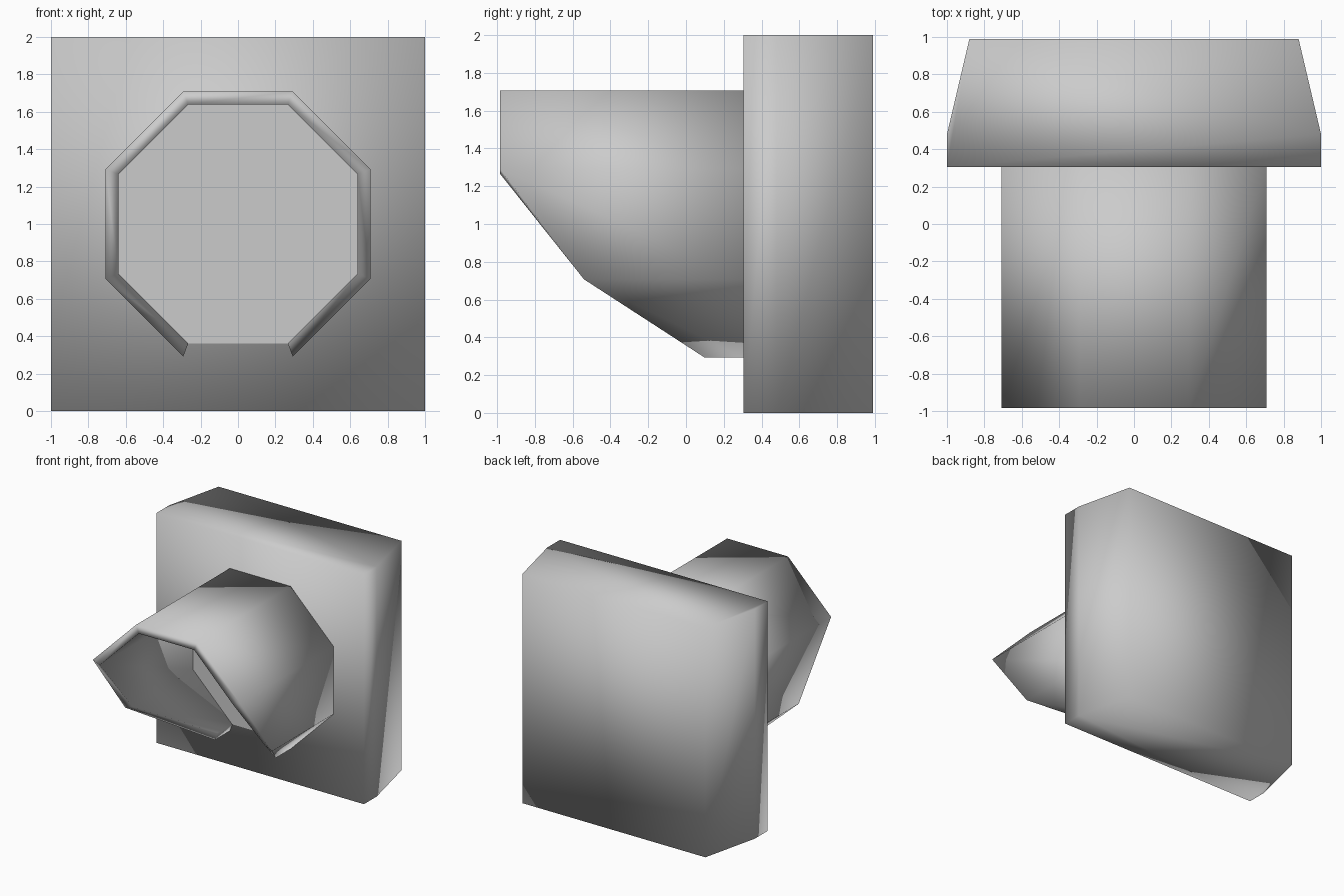
import bpy, bmesh

if "Cube" in bpy.data.objects:
    bpy.data.objects.remove(bpy.data.objects["Cube"])


def make_object(name, bm, smooth):
    bmesh.ops.recalc_face_normals(bm, faces=bm.faces)
    for f in bm.faces:
        f.smooth = smooth
    mesh = bpy.data.meshes.new(name)
    bm.to_mesh(mesh)
    bm.free()
    obj = bpy.data.objects.new(name, mesh)
    bpy.context.collection.objects.link(obj)
    return obj


def prism(name, profile, vector, smooth):
    bm = bmesh.new()
    face = bm.faces.new([bm.verts.new(p) for p in profile])
    ext = bmesh.ops.extrude_face_region(bm, geom=[face], use_keep_orig=True)
    verts = [v for v in ext["geom"] if isinstance(v, bmesh.types.BMVert)]
    bmesh.ops.translate(bm, verts=verts, vec=vector)
    return make_object(name, bm, smooth)


def octagon_arc(flat, half):
    # Open octagon in x/z, from bottom right over the top to bottom left
    right = [(flat, 1 - half), (half, 1 - flat), (half, 1 + flat), (flat, 1 + half)]
    return right + [(-x, z) for x, z in reversed(right)]


# Housing: box whose sides taper towards the back
half_plan = [(1.0, 0.305), (1.0, 0.48), (0.88, 0.99)]
plan = half_plan + [(-x, y) for x, y in reversed(half_plan)]
prism("housing", [(x, y, 0) for x, y in plan], (0, 0, 2), True)

# Visor: octagonal hood, cut back towards its open underside
outer = octagon_arc(0.293, 0.708)
inner = octagon_arc(0.266, 0.64)
front = [0.10, -0.54, -0.985, -0.985]
front += front[::-1]
back_y = 0.31

bm = bmesh.new()
sections = []
for (ox, oz), (ix, iz), y in zip(outer, inner, front):
    sections.append([bm.verts.new(p) for p in (
        (ox, back_y, oz), (ox, y, oz), (ix, y, iz), (ix, back_y, iz))])
for a, b in zip(sections, sections[1:]):
    for k in range(4):
        n = (k + 1) % 4
        bm.faces.new((a[k], a[n], b[n], b[k]))
bm.faces.new(sections[0])
bm.faces.new(sections[-1])
make_object("visor", bm, True)

# Lens: flat octagon at the bottom of the hood
prism("lens", [(x, 0.298, z) for x, z in inner], (0, 0.02, 0), False)
